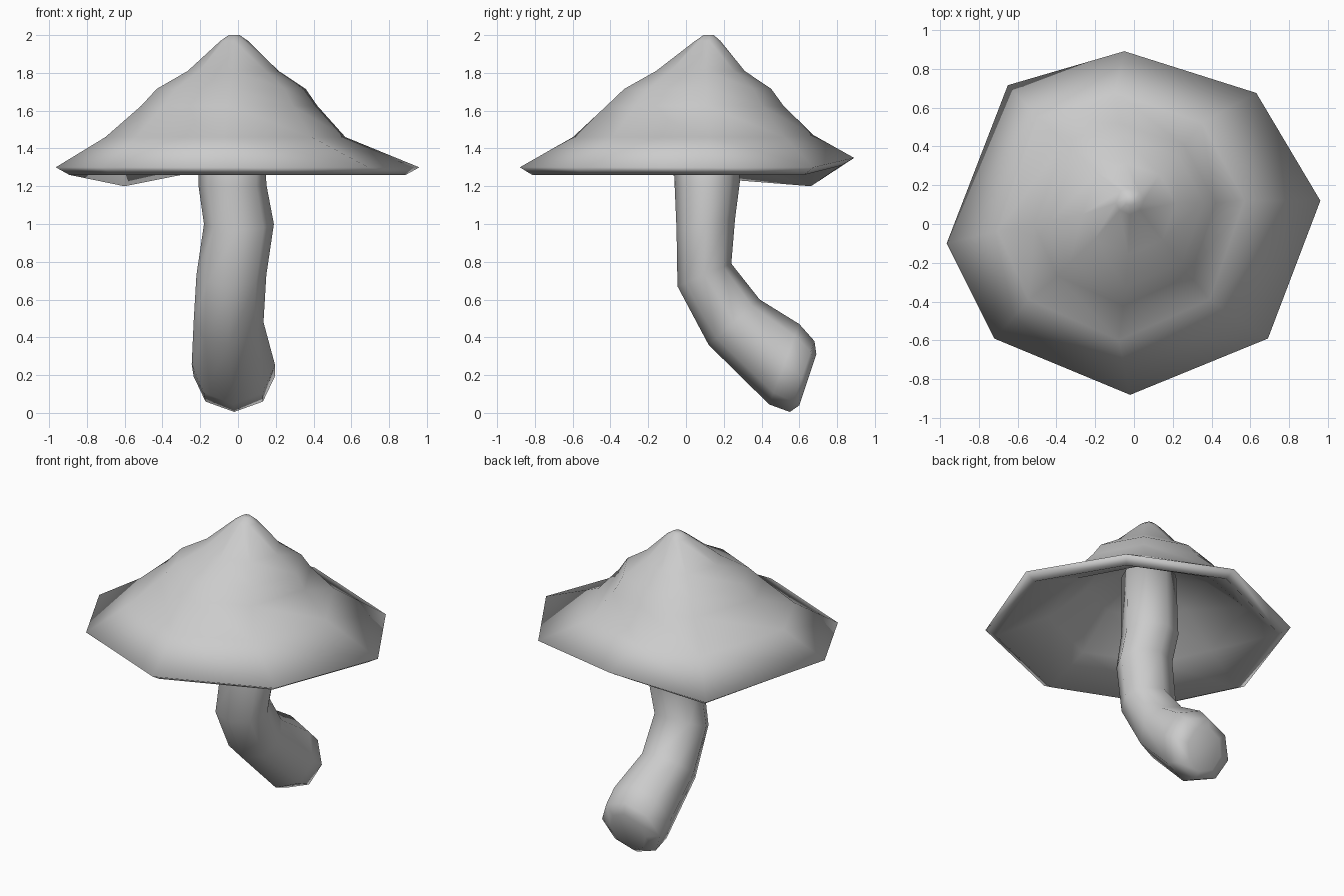
import bpy, bmesh, math


def loft(name, rings):
    """Skin a list of equally sized point rings, closing both ends."""
    bm = bmesh.new()
    loops = [[bm.verts.new(p) for p in ring] for ring in rings]
    n = len(loops[0])
    for a, b in zip(loops, loops[1:]):
        for i in range(n):
            j = (i + 1) % n
            bm.faces.new((a[i], a[j], b[j], b[i]))
    bm.faces.new(loops[0])
    bm.faces.new(loops[-1])
    bmesh.ops.recalc_face_normals(bm, faces=bm.faces)
    me = bpy.data.meshes.new(name)
    bm.to_mesh(me)
    bm.free()
    me.polygons.foreach_set("use_smooth", [True] * len(me.polygons))
    ob = bpy.data.objects.new(name, me)
    bpy.context.collection.objects.link(ob)
    return ob


# Cap: uneven eight-sided rim outline (x, y, height offset)
rim = [(0.96, 0.12, 0), (0.63, 0.675, 0), (-0.05, 0.89, 0.05), (-0.65, 0.715, -0.06),
       (-0.965, -0.10, 0), (-0.72, -0.59, 0), (-0.02, -0.88, 0), (0.69, -0.59, 0)]

# Cap profile, tip to rim to hollow underside:
# centre x, centre y, x scale, y scale, z, share of rim height offset
cap_profile = [
    (-0.02, 0.12, 0.03, 0.03, 2.00, 0),
    (-0.02, 0.115, 0.075, 0.075, 1.97, 0),
    (-0.025, 0.075, 0.25, 0.265, 1.81, 0),
    (-0.035, 0.06, 0.41, 0.44, 1.715, 0),
    (-0.045, 0.045, 0.485, 0.53, 1.625, 0),
    (-0.065, 0.035, 0.66, 0.72, 1.46, 0.2),
    (0, 0, 1, 1, 1.30, 1),
    (0, 0, 0.925, 0.925, 1.26, 1),
    (-0.05, 0.03, 0.62, 0.67, 1.41, 0.2),
    (-0.035, 0.06, 0.38, 0.41, 1.58, 0),
    (-0.025, 0.09, 0.15, 0.15, 1.68, 0),
]
loft("mushroom_cap", [[(cx + x * sx, cy + y * sy, z + dz * k) for x, y, dz in rim]
                      for cx, cy, sx, sy, z, k in cap_profile])

# Stem: each ring spans a front point and a back point (y, z), with x centre and half width
stem_path = [
    (-0.06, 1.64, 0.27, 1.64, -0.03, 0.17),
    (-0.06, 1.20, 0.285, 1.22, -0.03, 0.18),
    (-0.05, 0.97, 0.26, 1.03, 0.005, 0.185),
    (-0.045, 0.67, 0.24, 0.79, -0.035, 0.185),
    (0.12, 0.36, 0.39, 0.60, -0.05, 0.185),
    (0.44, 0.045, 0.60, 0.47, -0.025, 0.22),
    (0.55, 0.005, 0.68, 0.38, -0.02, 0.215),
    (0.60, 0.04, 0.69, 0.31, -0.02, 0.13),
]
stem_rings = []
for fy, fz, by, bz, cx, hw in stem_path:
    ring = []
    for i in range(8):
        a = math.tau * i / 8
        t = (1 + math.cos(a)) / 2
        ring.append((cx + hw * math.sin(a), fy + (by - fy) * t, fz + (bz - fz) * t))
    stem_rings.append(ring)
loft("mushroom_stem", stem_rings)
